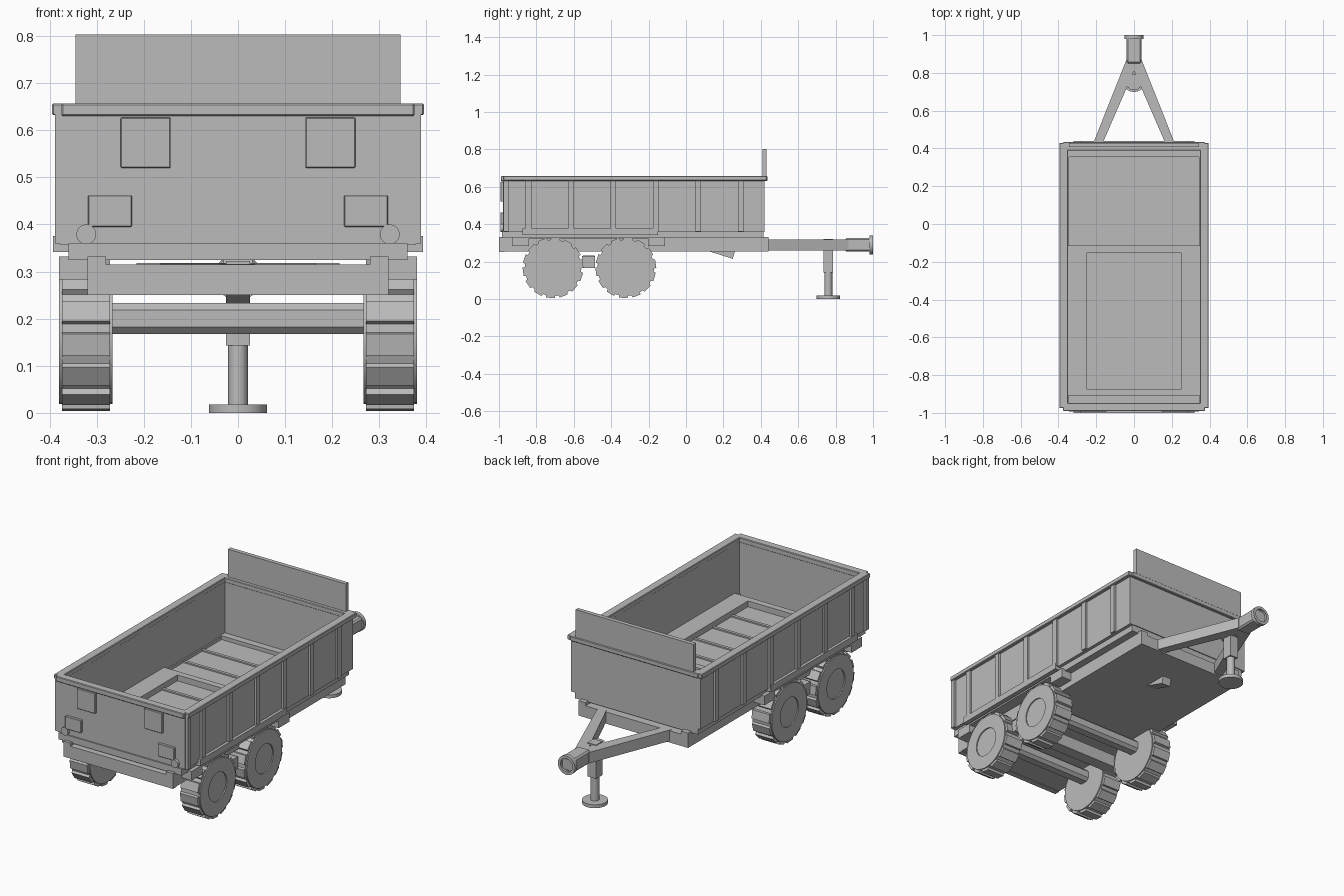
import bpy, bmesh, math
from mathutils import Vector

cube = bpy.data.objects.get("Cube")
if cube:
    bpy.data.objects.remove(cube, do_unlink=True)

grey = bpy.data.materials.new("plain grey")
grey.use_nodes = True
grey.diffuse_color = (0.5, 0.5, 0.5, 1)
grey.node_tree.nodes["Principled BSDF"].inputs["Base Color"].default_value = (0.5, 0.5, 0.5, 1)


def finish(name, bm):
    bmesh.ops.recalc_face_normals(bm, faces=bm.faces)
    mesh = bpy.data.meshes.new(name)
    bm.to_mesh(mesh)
    bm.free()
    mesh.materials.append(grey)
    ob = bpy.data.objects.new(name, mesh)
    bpy.context.collection.objects.link(ob)
    return ob


def box(name, x, y, z, bevel=0):
    bm = bmesh.new()
    bmesh.ops.create_cube(bm, size=1)
    for v in bm.verts:
        v.co = [lo + (c + 0.5) * (hi - lo) for c, (lo, hi) in zip(v.co, (x, y, z))]
    ob = finish(name, bm)
    if bevel:
        mod = ob.modifiers.new("bevel", 'BEVEL')
        mod.width = bevel
        mod.segments = 1
    return ob


def pair(name, x, y, z, bevel=0):
    box("left_" + name, x, y, z, bevel)
    box("right_" + name, (-x[1], -x[0]), y, z, bevel)


def prism(name, points, lo, hi, axis):
    """Extrude a 2D outline along an axis; the points use the other two axes."""
    def place(p, d):
        return {'X': (d, p[0], p[1]), 'Y': (p[0], d, p[1]), 'Z': (p[0], p[1], d)}[axis]
    bm = bmesh.new()
    a = [bm.verts.new(place(p, lo)) for p in points]
    b = [bm.verts.new(place(p, hi)) for p in points]
    bm.faces.new(a)
    bm.faces.new(b)
    for i in range(len(a)):
        j = (i + 1) % len(a)
        bm.faces.new((a[i], a[j], b[j], b[i]))
    return finish(name, bm)


def circle(cx, cy, r, n):
    return [(cx + r * math.cos(math.tau * i / n), cy + r * math.sin(math.tau * i / n)) for i in range(n)]


def disc(name, cx, cy, r, lo, hi, axis, n=32):
    ob = prism(name, circle(cx, cy, r, n), lo, hi, axis)
    bpy.ops.object.select_all(action='DESELECT')
    ob.select_set(True)
    bpy.context.view_layer.objects.active = ob
    bpy.ops.object.shade_smooth_by_angle(angle=math.radians(35))
    return ob


def dish(ob, axis, direction, inset, depth):
    """Sink an inset panel into one end cap."""
    bm = bmesh.new()
    bm.from_mesh(ob.data)
    bm.faces.ensure_lookup_table()
    cap = next(f for f in bm.faces if f.normal[axis] * direction > 0.9)
    bmesh.ops.inset_individual(bm, faces=[cap], thickness=inset)
    shift = Vector((0, 0, 0))
    shift[axis] = -direction * depth
    inner = bmesh.ops.extrude_discrete_faces(bm, faces=[cap])["faces"][0]
    bmesh.ops.translate(bm, verts=inner.verts, vec=shift)
    bm.to_mesh(ob.data)
    bm.free()


# Open cargo body
pair("side_wall", (0.352, 0.378), (-0.975, 0.42), (0.358, 0.64))
box("tailgate", (-0.375, 0.375), (-0.978, -0.95), (0.36, 0.64))
box("front_wall", (-0.375, 0.375), (0.392, 0.42), (0.36, 0.64))
box("cargo_floor", (-0.36, 0.36), (-0.965, 0.415), (0.325, 0.345))
pair("floor_edge", (0.345, 0.36), (-0.985, 0.415), (0.325, 0.36))
box("rear_sill", (-0.36, 0.36), (-0.985, -0.95), (0.325, 0.36))
box("front_sill", (-0.36, 0.36), (0.39, 0.415), (0.325, 0.36))

# Top rim and headboard
pair("side_rim", (0.35, 0.395), (-0.975, 0.43), (0.632, 0.657), 0.003)
box("rear_rim", (-0.375, 0.375), (-0.99, -0.948), (0.63, 0.657), 0.003)
box("front_rim", (-0.375, 0.375), (0.39, 0.435), (0.632, 0.657), 0.003)
box("headboard", (-0.345, 0.345), (0.408, 0.43), (0.632, 0.803))

# Vertical wall ribs and corner posts
for i in range(6):
    y = -0.842 + 0.227 * i
    pair(f"wall_rib_{i + 1}", (0.37, 0.389), (y - 0.015, y + 0.015), (0.36, 0.64))
pair("rear_post", (0.37, 0.389), (-0.975, -0.95), (0.36, 0.64))

# Raised shelves over the wheels and floor slats
pair("wheel_shelf", (0.25, 0.393), (-0.875, -0.15), (0.342, 0.376))
for i in range(8):
    y = 0.2 - 0.157 * i
    box(f"floor_slat_{i + 1}", (-0.352, 0.352), (y - 0.008, y + 0.008), (0.34, 0.352))
box("front_floor_bar", (-0.352, 0.352), (0.355, 0.392), (0.34, 0.365))
box("middle_floor_bar", (-0.352, 0.352), (-0.15, -0.115), (0.34, 0.376))
box("rear_floor_bar", (-0.352, 0.352), (-0.91, -0.875), (0.34, 0.376))

# Tailgate plates and round lamps
pair("upper_tailgate_plate", (0.143, 0.249), (-0.992, -0.97), (0.52, 0.627), 0.002)
pair("lower_tailgate_plate", (0.225, 0.318), (-0.992, -0.97), (0.395, 0.462), 0.002)
for side, s in (("left", 1), ("right", -1)):
    disc(side + "_tail_lamp", s * 0.322, 0.379, 0.021, -0.992, -0.97, 'Y', 24)

# Chassis
box("chassis_plate", (-0.3, 0.3), (-0.995, 0.44), (0.253, 0.315))
pair("chassis_rail", (0.28, 0.32), (-1.0, 0.44), (0.253, 0.332))
box("rear_bumper", (-0.32, 0.32), (-1.0, -0.97), (0.25, 0.315))
pair("wheel_bracket", (0.3, 0.38), (-0.93, -0.12), (0.323, 0.332))
for name, y in (("rear", -0.885), ("front", -0.158)):
    pair(name + "_bracket_block", (0.31, 0.38), (y - 0.045, y + 0.045), (0.283, 0.332))
prism("underside_wedge", [(0.12, 0.256), (0.25, 0.215), (0.262, 0.256)], -0.026, 0.026, 'X')

# Axles and the beam between them
for name, y in (("rear", -0.711), ("front", -0.322)):
    box(name + "_axle", (-0.29, 0.29), (y - 0.035, y + 0.035), (0.167, 0.233), 0.015)
box("middle_beam", (-0.29, 0.29), (-0.552, -0.488), (0.167, 0.233))
pair("beam_end", (0.27, 0.34), (-0.555, -0.487), (0.167, 0.23))

# Lugged wheels with sunken hubs
LUGS = 14
for row, y in (("rear", -0.711), ("front", -0.322)):
    for side, s in (("left", 1), ("right", -1)):
        outline = []
        for i in range(LUGS):
            for part, r in ((0, 0.163), (0.62, 0.163), (0.68, 0.151), (0.94, 0.151)):
                a = math.tau * (i + part) / LUGS
                outline.append((y + r * math.cos(a), 0.167 + r * math.sin(a)))
        prism(f"{row}_{side}_tyre_tread", outline, s * 0.272, s * 0.374, 'X')
        wall = disc(f"{row}_{side}_tyre_wall", y, 0.167, 0.148, s * 0.266, s * 0.38, 'X', 36)
        dish(wall, 0, s, 0.072, 0.01)

# A-shaped drawbar
for side, s in (("left", 1), ("right", -1)):
    prism(side + "_drawbar_arm",
          [(s * 0.215, 0.43), (s * 0.165, 0.43), (0, 0.81), (0, 0.87), (s * 0.04, 0.87)],
          0.26, 0.318, 'Z')
box("drawbar_tube", (-0.039, 0.039), (0.85, 0.99), (0.254, 0.325), 0.008)
ring = disc("hitch_ring", 0, 0.289, 0.05, 0.98, 1.0, 'Y')
dish(ring, 1, 1, 0.015, 0.012)

# Support jack
disc("jack_collar", 0, 0.75, 0.042, 0.262, 0.316, 'Z', 24)
box("jack_sleeve", (-0.025, 0.025), (0.735, 0.787), (0.143, 0.322))
disc("jack_leg", 0, 0.761, 0.021, 0.015, 0.15, 'Z', 12)
disc("jack_foot", 0, 0.761, 0.062, 0.0, 0.018, 'Z', 32)
